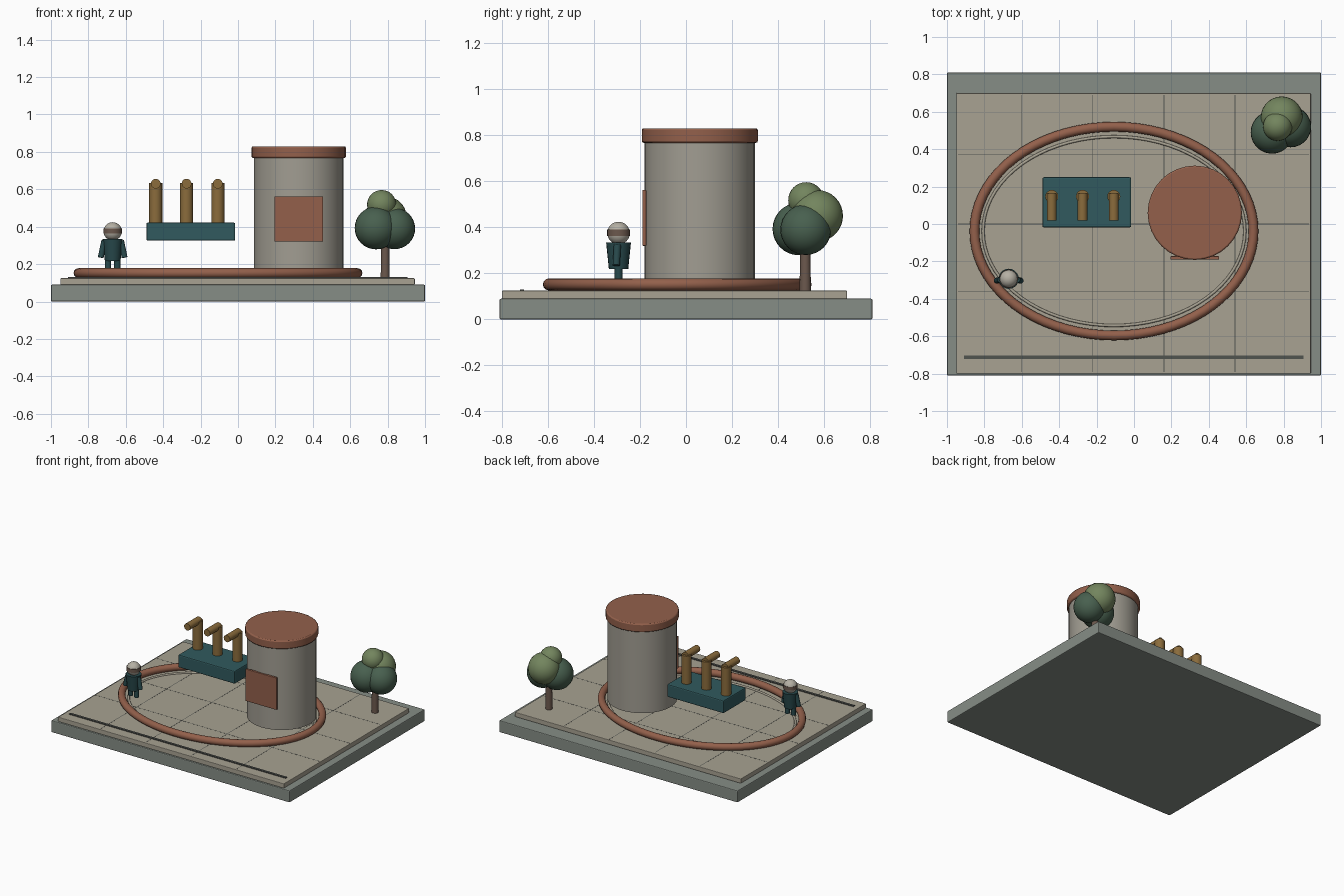
import bpy, bmesh, math
from mathutils import Vector

if "Cube" in bpy.data.objects:
    bpy.data.objects.remove(bpy.data.objects["Cube"])


def material(name, hexa):
    m = bpy.data.materials.new(name)
    rgb = [int(hexa[i:i + 2], 16) / 255 for i in (0, 2, 4)]
    m.diffuse_color = [((c + 0.055) / 1.055) ** 2.4 for c in rgb] + [1]
    m.use_nodes = True
    m.node_tree.nodes["Principled BSDF"].inputs["Base Color"].default_value = m.diffuse_color
    return m


STONE = material("stone", "868d86")
PAVING = material("paving", "a8a292")
COPPER = material("copper", "93604b")
STEEL = material("tank_grey", "a19d92")
TEAL = material("teal", "315a5e")
BRASS = material("brass", "8b6c3c")
DARK = material("dark_line", "50534f")
BARK = material("bark", "6b584d")
LEAF_DARK = material("leaf_dark", "48604f")
LEAF = material("leaf", "73855e")
COAT = material("coat", "28494c")
HELMET = material("helmet", "b5b0a4")


def finish(ob, name, mat, bevel=0, smooth=False):
    ob.name = name
    ob.data.materials.append(mat)
    if smooth:
        bpy.ops.object.shade_smooth_by_angle(angle=math.radians(35))
    if bevel:
        b = ob.modifiers.new("bevel", "BEVEL")
        b.width, b.segments = bevel, 2
    return ob


def box(name, lo, hi, mat, bevel=0):
    lo, hi = Vector(lo), Vector(hi)
    bpy.ops.mesh.primitive_cube_add(size=1, location=(lo + hi) / 2)
    ob = bpy.context.object
    for v in ob.data.vertices:
        v.co *= hi - lo
    return finish(ob, name, mat, bevel)


def rod(name, a, b, r1, mat, r2=None, sides=20, bevel=0):
    a, b = Vector(a), Vector(b)
    bpy.ops.mesh.primitive_cone_add(vertices=sides, radius1=r1, radius2=r1 if r2 is None else r2,
                                    depth=(b - a).length, location=(a + b) / 2,
                                    rotation=(b - a).to_track_quat('Z', 'Y').to_euler())
    return finish(bpy.context.object, name, mat, bevel, True)


def ball(name, centre, r, mat):
    bpy.ops.mesh.primitive_uv_sphere_add(segments=28, ring_count=16, radius=r, location=centre)
    return finish(bpy.context.object, name, mat, 0, True)


def oval_ring(name, rx, ry, z, tube, mat):
    # swept circle around an ellipse
    bm = bmesh.new()
    n, k = 72, 12
    rings = []
    for i in range(n):
        t = 2 * math.pi * i / n
        nor = Vector((math.cos(t) * ry, math.sin(t) * rx, 0)).normalized()
        c = Vector((rx * math.cos(t) - 0.107, ry * math.sin(t) - 0.038, z))
        angles = [2 * math.pi * j / k for j in range(k)]
        rings.append([bm.verts.new(c + nor * tube * math.cos(u) + Vector((0, 0, tube * math.sin(u))))
                      for u in angles])
    for i in range(n):
        p, q = rings[i], rings[(i + 1) % n]
        for j in range(k):
            bm.faces.new((p[j], q[j], q[(j + 1) % k], p[(j + 1) % k]))
    me = bpy.data.meshes.new(name)
    bm.to_mesh(me)
    bm.free()
    me.shade_smooth()
    ob = bpy.data.objects.new(name, me)
    bpy.context.collection.objects.link(ob)
    me.materials.append(mat)


# Base, paved deck, joints and front strip
box("base", (-1, -0.81, 0), (1, 0.81, 0.09), STONE, 0.006)
box("deck", (-0.95, -0.80, 0.09), (0.945, 0.70, 0.125), PAVING, 0.004)
for x in (-0.6, -0.22, 0.16, 0.54):
    box("paving_joint", (x - 0.002, -0.79, 0.122), (x + 0.002, 0.69, 0.1255), DARK)
for y in (-0.36, 0.0, 0.37):
    box("paving_joint", (-0.94, y - 0.002, 0.122), (0.935, y + 0.002, 0.1255), DARK)
box("front_strip", (-0.91, -0.722, 0.122), (0.905, -0.704, 0.131), DARK)

# Oval pipe loop and thin inner line
oval_ring("pipe_loop", 0.746, 0.558, 0.152, 0.026, COPPER)
oval_ring("inner_line", 0.700, 0.505, 0.126, 0.008, PAVING)

# Tank with lid and panel
rod("tank", (0.325, 0.06, 0.15), (0.325, 0.06, 0.78), 0.24, STEEL, sides=32)
rod("tank_lid", (0.325, 0.06, 0.767), (0.325, 0.06, 0.83), 0.252, COPPER, sides=32, bevel=0.008)
box("tank_panel", (0.195, -0.19, 0.32), (0.455, -0.172, 0.562), COPPER, 0.003)

# Raised block with three bent pipes
box("pipe_block", (-0.49, -0.018, 0.325), (-0.015, 0.25, 0.422), TEAL, 0.008)
for x in (-0.44, -0.275, -0.108):
    rod("upright_pipe", (x, 0.147, 0.41), (x, 0.147, 0.635), 0.035, BRASS)
    rod("spout", (x, 0.02, 0.63), (x, 0.162, 0.63), 0.026, BRASS)

# Small standing worker
px, py = -0.67, -0.293
ball("worker_head", (px, py, 0.375), 0.049, HELMET)
rod("worker_visor", (px, py, 0.363), (px, py, 0.39), 0.05, BARK)
rod("worker_coat", (px, py, 0.218), (px, py, 0.335), 0.042, COAT, 0.054)
for s in (-1, 1):
    rod("worker_arm", (px + s * 0.045, py - 0.005, 0.325), (px + s * 0.064, py - 0.01, 0.235), 0.016, COAT, sides=12)
    rod("worker_leg", (px + s * 0.025, py, 0.165), (px + s * 0.025, py, 0.23), 0.017, COAT, sides=12)

# Tree
rod("tree_trunk", (0.787, 0.518, 0.12), (0.787, 0.518, 0.42), 0.025, BARK, 0.02, sides=14)
ball("foliage_left", (0.738, 0.49, 0.393), 0.114, LEAF_DARK)
ball("foliage_right", (0.837, 0.52, 0.39), 0.11, LEAF_DARK)
ball("foliage_back", (0.79, 0.57, 0.45), 0.112, LEAF)
ball("foliage_top", (0.768, 0.522, 0.518), 0.078, LEAF)
